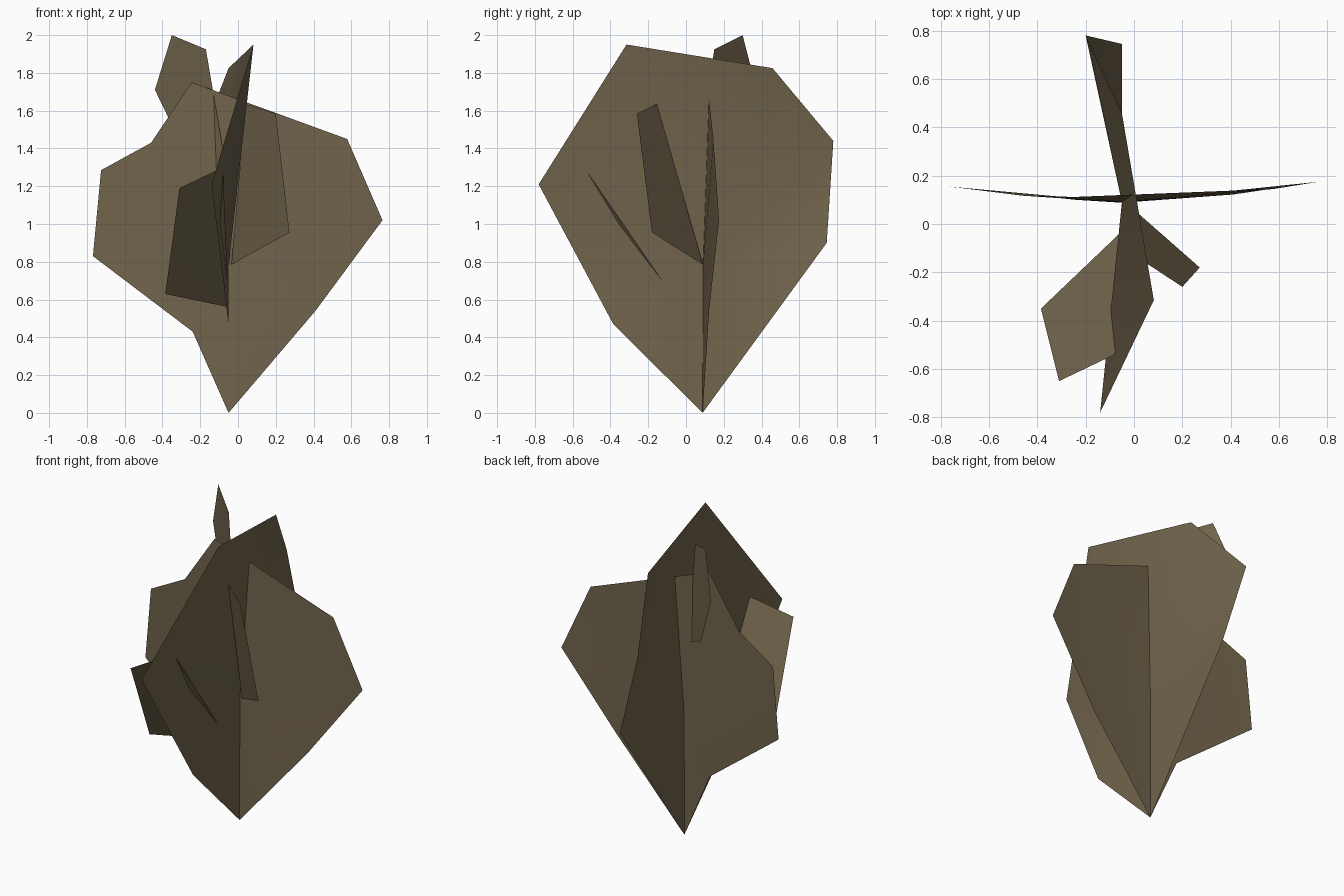
import bpy, bmesh

# One drab brown for all the leaf cards
brown = bpy.data.materials.new("drab_brown")
brown.diffuse_color = (0.165, 0.128, 0.072, 1)


def leaf(name, rim, hub=None):
    """Thin leaf card: triangles fanned round a hub, or from the first rim point."""
    bm = bmesh.new()
    vs = [bm.verts.new(p) for p in rim]
    if hub:
        h = bm.verts.new(hub)
        for a, b in zip(vs, vs[1:] + vs[:1]):
            bm.faces.new((h, a, b))
    else:
        for a, b in zip(vs[1:], vs[2:]):
            bm.faces.new((vs[0], a, b))
    for f in bm.faces:
        f.smooth = True  # the cards bend softly
    me = bpy.data.meshes.new(name)
    bm.to_mesh(me)
    bm.free()
    me.materials.append(brown)
    ob = bpy.data.objects.new(name, me)
    bpy.context.collection.objects.link(ob)
    return ob


root = (-0.05, 0.088, 0.0)
stem = (-0.05, 0.09, 0.78)  # the two big cards cross here

# Wide card running left to right
leaf("wide_leaf", [root, (0.41, 0.122, 0.54), (0.765, 0.175, 1.02), (0.578, 0.145, 1.45),
                   (-0.245, 0.112, 1.75), (-0.46, 0.117, 1.43), (-0.725, 0.15, 1.285),
                   (-0.768, 0.155, 0.83), (-0.24, 0.1, 0.43)], hub=stem)

# Deep card running front to back, bent about the stem
leaf("deep_leaf", [root, (-0.05, 0.745, 0.9), (-0.2, 0.78, 1.44), (-0.05, 0.458, 1.825),
                   (0.082, -0.315, 1.95), (-0.14, -0.78, 1.21), (-0.05, -0.385, 0.47)], hub=stem)

# Upper card, exactly upright: depth follows x along one line
leaf("upper_leaf", [(x, 0.008 - 0.833 * x, z) for x, z in
                    [(-0.05, 1.22), (-0.17, 1.925), (-0.35, 2.0), (-0.44, 1.71), (-0.27, 1.36)]])

# Small cards leaning out of the middle
leaf("right_leaf", [(-0.035, 0.09, 0.785), (0.272, -0.18, 0.955),
                    (0.2, -0.26, 1.585), (0.04, -0.155, 1.635)])
leaf("left_leaf", [(-0.05, -0.03, 0.56), (-0.08, -0.54, 1.3),
                   (-0.31, -0.65, 1.19), (-0.385, -0.35, 0.63)])
